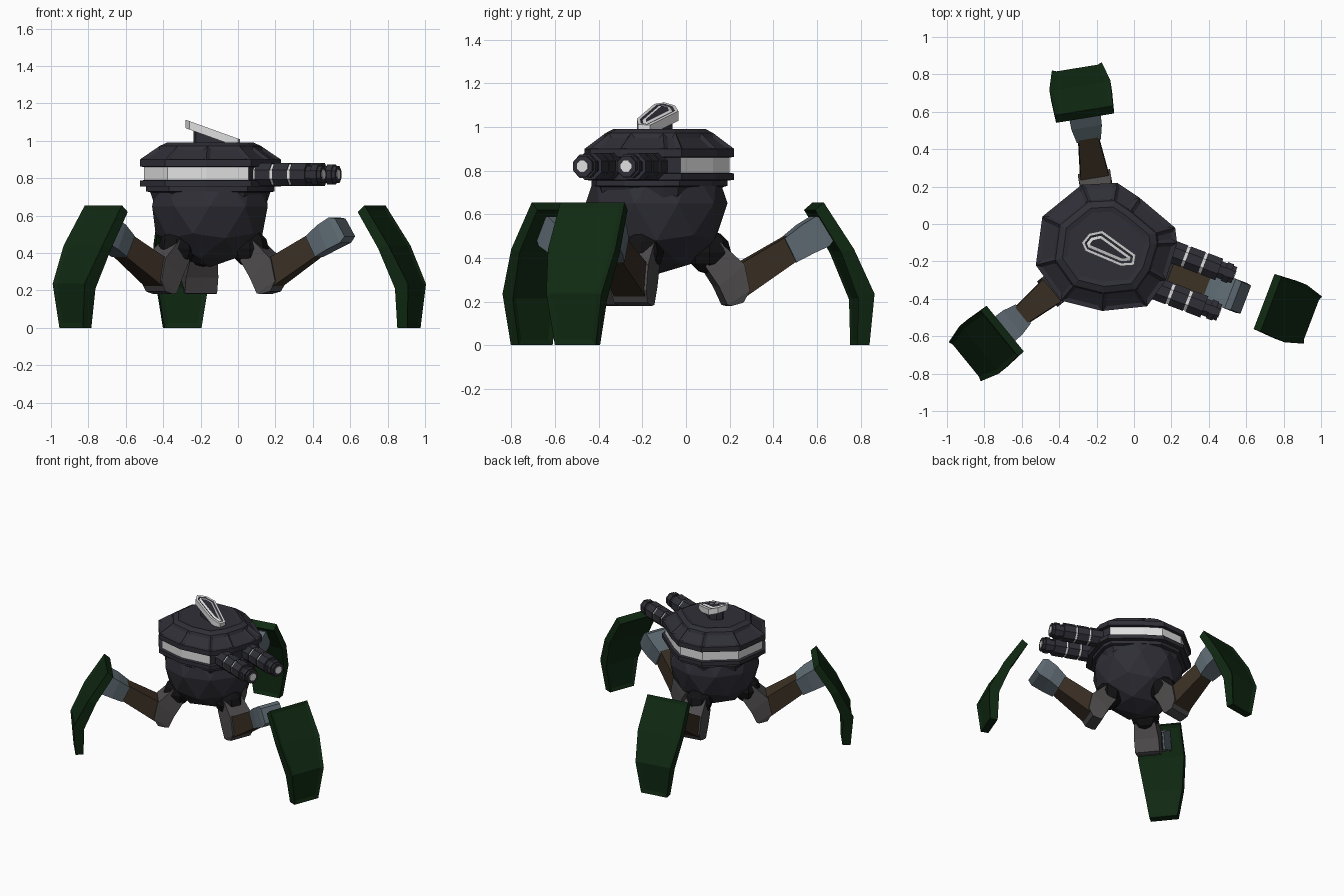
import bpy, bmesh, math
from mathutils import Vector, Matrix

if "Cube" in bpy.data.objects:
    bpy.data.objects.remove(bpy.data.objects["Cube"])


def material(name, r, g, b):
    m = bpy.data.materials.new(name)
    m.use_nodes = True
    m.diffuse_color = (r, g, b, 1)
    m.node_tree.nodes["Principled BSDF"].inputs["Base Color"].default_value = (r, g, b, 1)
    return m


HULL = material("dark hull", .029, .028, .038)
WHITE = material("white trim", .75, .75, .75)
GREEN = material("dark green armour", .005, .022, .006)
BROWN = material("brown arm", .042, .028, .017)
STEEL = material("blue grey steel", .115, .15, .175)
GREY = material("knee grey", .075, .07, .07)
BLACK = material("black joint", .006, .006, .007)

CENTRE = Vector((-.15, -.12, 0))
GUN_ANGLE = math.radians(-20.8)
GUN_DIR = Vector((math.cos(GUN_ANGLE), math.sin(GUN_ANGLE), 0))


def finish(bm, name, *mats):
    bmesh.ops.recalc_face_normals(bm, faces=bm.faces)
    mesh = bpy.data.meshes.new(name)
    bm.to_mesh(mesh)
    bm.free()
    for m in mats:
        mesh.materials.append(m)
    obj = bpy.data.objects.new(name, mesh)
    bpy.context.collection.objects.link(obj)
    return obj


def loft(bm, rings):
    """Skin closed rings of points and cap both ends; returns the side faces by band."""
    rows = [[bm.verts.new(p) for p in ring] for ring in rings]
    bands = []
    for a, b in zip(rows, rows[1:]):
        n = len(a)
        bands.append([bm.faces.new((a[i], a[(i + 1) % n], b[(i + 1) % n], b[i])) for i in range(n)])
    cap = bm.faces.new(rows[-1])
    bm.faces.new(rows[0][::-1])
    bmesh.ops.recalc_face_normals(bm, faces=bm.faces)
    return bands, cap


def limb(name, angle, sections, mat, panels=False, reach=0, side=0):
    """Sections hold an outer point, an inner point (radius, height) and a width."""
    bm = bmesh.new()
    rings = []
    for ro, zo, ri, zi, w in sections:
        rings.append([(ro, -w / 2, zo), (ro, w / 2, zo), (ri, w / 2, zi), (ri, -w / 2, zi)])
    bands, _ = loft(bm, rings)
    if panels:
        for k in (0, 2):
            bmesh.ops.inset_region(bm, faces=[b[k] for b in bands], thickness=.025,
                                   depth=-.008, use_even_offset=True, use_boundary=True)
    place = (Matrix.Translation(CENTRE) @ Matrix.Rotation(angle, 4, "Z")
             @ Matrix.Translation((reach, side, 0)))
    bmesh.ops.transform(bm, matrix=place, verts=bm.verts)
    return finish(bm, name, mat)


# Legs
KNEE = [(.27, .47, .20, .36, .15), (.38, .37, .26, .27, .175),
        (.405, .25, .30, .185, .175), (.375, .195, .32, .18, .165)]
ARM = [(.34, .36, .37, .21, .16), (.60, .51, .65, .40, .10)]
SLEEVE = [(.57, .49, .625, .38, .13), (.645, .55, .70, .42, .165),
          (.71, .59, .775, .455, .17), (.745, .585, .80, .49, .16)]
PLATE = [(.735, .655, .695, .62, .315), (.875, .44, .815, .425, .33),
         (.975, .235, .90, .21, .27), (.957, 0, .90, 0, .20)]

for i, leg in enumerate(("front_right", "left", "back")):
    angle = GUN_ANGLE + math.radians(120) * (2, 0, 1)[i]
    out = Vector((math.cos(angle), math.sin(angle), 0))
    bm = bmesh.new()
    bmesh.ops.create_uvsphere(bm, u_segments=8, v_segments=6, radius=.1)
    bmesh.ops.translate(bm, vec=CENTRE + out * .23 + Vector((0, 0, .425)), verts=bm.verts)
    finish(bm, leg + "_hip_joint", BLACK)
    limb(leg + "_knee", angle, KNEE, GREY)
    limb(leg + "_arm", angle, ARM, BROWN)
    limb(leg + "_sleeve", angle, SLEEVE, STEEL)
    loose = leg == "left"
    limb(leg + "_armour_plate", angle, PLATE, GREEN, True,
         .2 if loose else 0, .025 if loose else 0)

# Faceted lower bowl
bm = bmesh.new()
bmesh.ops.create_icosphere(bm, subdivisions=2, radius=.325)
bmesh.ops.bisect_plane(bm, geom=bm.verts[:] + bm.edges[:] + bm.faces[:],
                       plane_co=(0, 0, .08), plane_no=(0, 0, 1), clear_outer=True)
bmesh.ops.translate(bm, vec=CENTRE + Vector((0, -.015, .65)), verts=bm.verts)
finish(bm, "lower_bowl", HULL)

# Turret: one outline stacked at changing scale, with a recessed white stripe
OUTLINE = [(-.49, .04), (-.28, .21), (-.09, .22), (.03, .14), (.22, -.02), (.23, -.1),
           (.17, -.3), (.07, -.44), (-.17, -.465), (-.39, -.41), (-.525, -.22)]
STACK = [(.67, .8), (.725, .85), (.73, .91), (.755, .91), (.757, 1), (.787, 1),
         (.79, .94), (.86, .94), (.863, 1), (.9, 1), (.972, .72), (.99, .62)]


def scaled(z, s):
    return [CENTRE + (Vector((x, y, 0)) - CENTRE) * s + Vector((0, 0, z)) for x, y in OUTLINE]


bm = bmesh.new()
bands, cap = loft(bm, [scaled(z, s) for z, s in STACK])
for face in bands[6]:
    if face.normal.dot(GUN_DIR) < .7:
        face.material_index = 1
bmesh.ops.inset_individual(bm, faces=bands[9], thickness=.02, depth=-.012, use_even_offset=True)
bmesh.ops.inset_region(bm, faces=[cap], thickness=.025, depth=-.006, use_even_offset=True)
finish(bm, "turret", HULL, WHITE)

# Sloped sensor on the roof
SENSOR = [(-.28, -.1), (-.24, -.05), (-.17, -.035), (.01, -.165), (0, -.22),
          (-.07, -.225), (-.26, -.145)]


def slope(x):
    return 1.012 - .36 * x


bm = bmesh.new()
bands, top = loft(bm, [[(x, y, slope(x) - .045) for x, y in SENSOR],
                       [(x, y, slope(x)) for x, y in SENSOR]])
for face in bands[0]:
    face.material_index = 1
top.material_index = 1
for step, (width, depth) in enumerate([(.014, 0), (.012, -.004), (.014, .004)]):
    bmesh.ops.inset_region(bm, faces=[top], thickness=width, depth=depth, use_even_offset=True)
    top.material_index = step % 2
finish(bm, "roof_sensor", HULL, WHITE)

bm = bmesh.new()
middle = Vector((-.13, -.13))
foot = [middle + (Vector(p) - middle) * .72 for p in SENSOR]
loft(bm, [[(p.x, p.y, .975) for p in foot], [(p.x, p.y, slope(p.x) - .03) for p in foot]])
finish(bm, "sensor_mount", HULL)


# Twin guns
def tube(bm, tip, near, far, radius, mat):
    """Octagonal tube between two distances behind the muzzle tip."""
    spin = Matrix.Rotation(GUN_ANGLE, 4, "Z") @ Matrix.Rotation(math.pi / 2, 4, "Y")
    place = Matrix.Translation(tip - GUN_DIR * (near + far) / 2) @ spin
    made = bmesh.ops.create_cone(bm, cap_ends=True, segments=8, radius1=radius, radius2=radius,
                                 depth=far - near,
                                 matrix=place @ Matrix.Rotation(math.pi / 8, 4, "Z"))
    for face in {f for v in made["verts"] for f in v.link_faces}:
        face.material_index = mat


for name, tip in (("left_gun", Vector((.54, -.275, .82))), ("right_gun", Vector((.46, -.475, .82)))):
    bm = bmesh.new()
    tube(bm, tip, .004, .4, .05, 0)
    tube(bm, tip, 0, .02, .028, 1)
    for k in range(4):
        start = .09 + k * .1
        tube(bm, tip, start, start + .085, .066, 0)
        if k < 3:
            tube(bm, tip, start + .085, start + .1, .06, 1)
    tube(bm, tip, .025, .06, .058, 0)
    finish(bm, name, HULL, WHITE)
